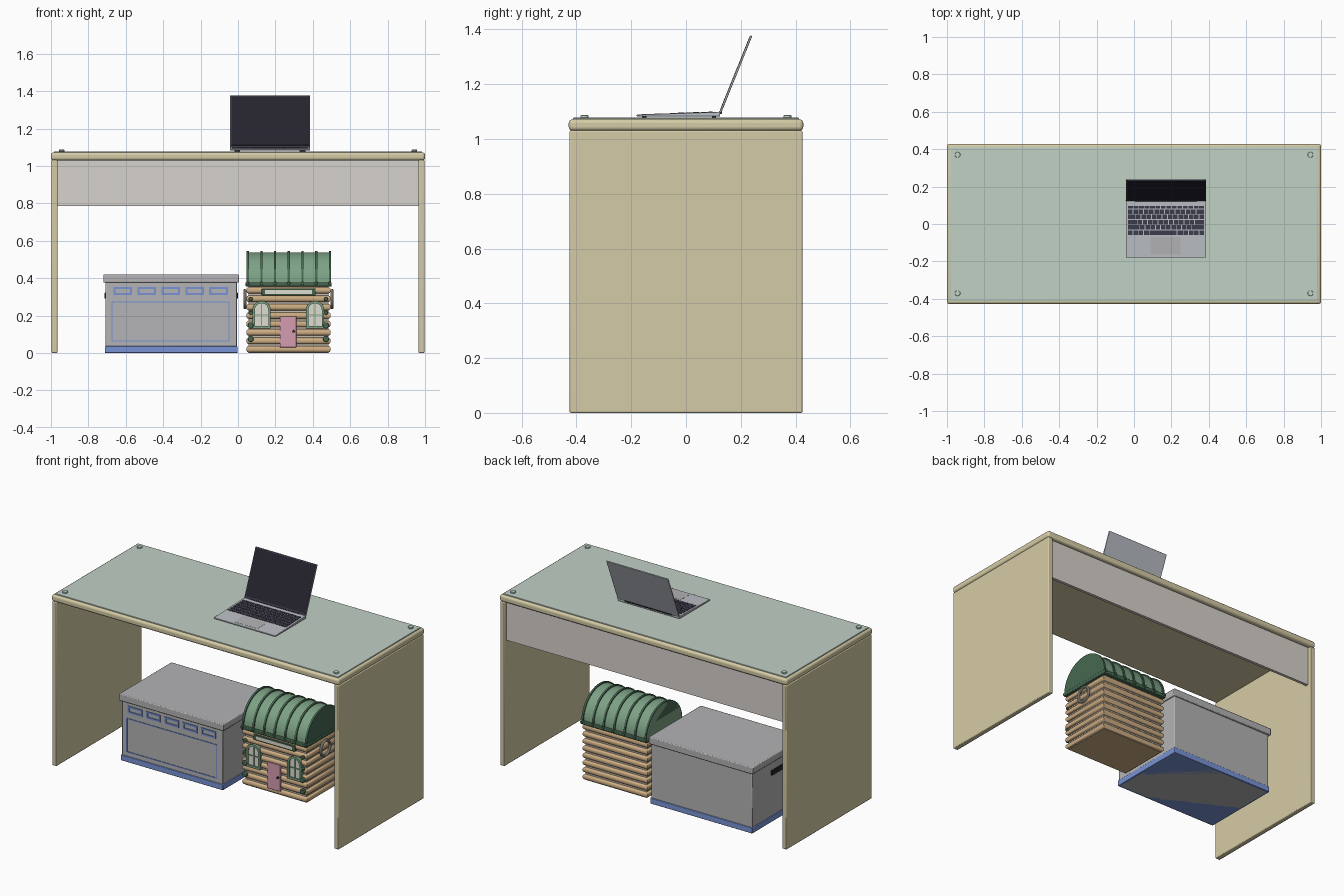
import bpy, bmesh, math
from math import sin, cos, pi
from mathutils import Matrix, Vector

if "Cube" in bpy.data.objects:
    bpy.data.objects.remove(bpy.data.objects["Cube"])


def mat(name, r, g, b):
    m = bpy.data.materials.new(name)
    m.diffuse_color = [(c / 255) ** 2.2 for c in (r, g, b)] + [1]
    m.use_nodes = True
    m.node_tree.nodes["Principled BSDF"].inputs["Base Color"].default_value = m.diffuse_color
    return m


WOOD = mat("pale_wood", 212, 202, 164)
GLASS = mat("green_glass", 192, 208, 196)
PANEL = mat("warm_grey", 214, 209, 203)
BLUE = mat("blue", 120, 146, 212)
GREY = mat("box_grey", 178, 178, 180)
DARK = mat("dark", 42, 41, 50)
KEY = mat("key_dark", 62, 61, 76)
METAL = mat("laptop_metal", 186, 190, 196)
TAN = mat("log_tan", 205, 172, 130)
CHINK = mat("chinking", 196, 188, 176)
GREEN = mat("roof_green", 124, 160, 132)
DGREEN = mat("dark_green", 72, 104, 82)
PINK = mat("door_pink", 212, 156, 174)
PANE = mat("window_pane", 222, 220, 208)


def finish(name, bm, *mats, bevel=0, segs=2):
    bmesh.ops.recalc_face_normals(bm, faces=bm.faces)
    me = bpy.data.meshes.new(name)
    bm.to_mesh(me)
    bm.free()
    ob = bpy.data.objects.new(name, me)
    bpy.context.collection.objects.link(ob)
    for m in mats:
        me.materials.append(m)
    if bevel:
        mod = ob.modifiers.new("bevel", "BEVEL")
        mod.width, mod.segments = bevel, segs
    return ob


def boxes(name, items, m, **kw):
    """One object from boxes given as (x0, x1, y0, y1, z0, z1)."""
    bm = bmesh.new()
    for x0, x1, y0, y1, z0, z1 in items:
        mtx = Matrix.Translation(((x0 + x1) / 2, (y0 + y1) / 2, (z0 + z1) / 2))
        bmesh.ops.create_cube(bm, size=1, matrix=mtx @ Matrix.Diagonal((x1 - x0, y1 - y0, z1 - z0, 1)))
    return finish(name, bm, m, **kw)


def prism(name, pts, axis, spans, m, **kw):
    """Extrude a 2D profile along x (points y,z) or y (points x,z) over each span."""
    bm = bmesh.new()
    for a, b in spans:
        rows = [[bm.verts.new((t, u, v) if axis == "x" else (u, t, v)) for u, v in pts] for t in (a, b)]
        n = len(pts)
        bm.faces.new(rows[0])
        bm.faces.new(rows[1][::-1])
        for i in range(n):
            j = (i + 1) % n
            bm.faces.new((rows[0][i], rows[0][j], rows[1][j], rows[1][i]))
    return finish(name, bm, m, **kw)


def discs(name, items, r, depth, axis, m, **kw):
    bm = bmesh.new()
    rot = {"x": Matrix.Rotation(pi / 2, 4, "Y"), "y": Matrix.Rotation(pi / 2, 4, "X"), "z": Matrix()}[axis]
    for p in items:
        bmesh.ops.create_cone(bm, cap_ends=True, segments=24, radius1=r, radius2=r, depth=depth,
                              matrix=Matrix.Translation(p) @ rot)
    return finish(name, bm, m, **kw)


def frame(x0, x1, z0, z1, w, y0, y1):
    return [(x0, x1, y0, y1, z0, z0 + w), (x0, x1, y0, y1, z1 - w, z1),
            (x0, x0 + w, y0, y1, z0 + w, z1 - w), (x1 - w, x1, y0, y1, z0 + w, z1 - w)]


# Desk
boxes("desk_top", [(-1, 1, -.428, .428, 1.03, 1.072)], WOOD, bevel=.014, segs=4)
for s, side in ((-1, "left"), (1, "right")):
    a, b = sorted((s * .965, s * .997))
    boxes(side + "_leg_panel", [(a, b, -.425, .425, 0, 1.031)], WOOD, bevel=.005)
boxes("modesty_panel", [(-.966, .966, .385, .403, .785, 1.031)], PANEL)
boxes("glass_top", [(-.984, .984, -.412, .412, 1.07, 1.078)], GLASS, bevel=.002)
discs("glass_studs", [(x, y, 1.082) for x in (-.943, .943) for y in (-.37, .37)], .015, .009, "z",
      GLASS, bevel=.002)

# Laptop base
X0, X1 = -.043, .386


def deck(y):
    return 1.089 + (y + .18) / .305 * .010


prism("laptop_base", [(-.18, 1.082), (.125, 1.082), (.125, deck(.125)), (-.18, deck(-.18))], "x",
      [(X0, X1)], METAL, bevel=.002)
boxes("laptop_feet", [(x, x + .03, y, y + .015, 1.077, 1.083) for x in (-.02, .33) for y in (-.16, .095)], DARK)
prism("trackpad", [(-.162, deck(-.162)), (-.07, deck(-.07)), (-.07, deck(-.07) + .0008),
                   (-.162, deck(-.162) + .0008)], "x", [(.088, .249)], GREY)

# Keyboard rows, the last with a long space bar
keys, kx0, kx1, ky = [], -.033, .376, .098
widths = [[1] * 14, [1] * 13 + [1.6], [1.5] + [1] * 13, [1.8] + [1] * 11 + [1.9],
          [2.3] + [1] * 10 + [2.4], [1, 1, 1, 1.2, 5.2, 1.2, 1, 1, 1, 1]]
for r, row in enumerate(widths):
    h = .018 if r == 0 else .028
    x, unit = kx0, (kx1 - kx0) / sum(row)
    for w in row:
        z = deck(ky - h / 2)
        keys.append((x + .002, x + w * unit - .002, ky - h + .002, ky - .002, z - .002, z + .002))
        x += w * unit
    ky -= h
boxes("keyboard_keys", keys, KEY)
discs("laptop_hinge", [((X0 + X1) / 2, .126, 1.097)], .006, .33, "x", DARK)

# Laptop lid, leaning back
p, d, n = Vector((.122, 1.097)), Vector((.374, .927)), Vector((.927, -.374))


def lean(a, b, f, k):
    return [tuple(p + d * u + n * v) for u, v in ((a, f), (b, f), (b, k), (a, k))]


prism("laptop_lid", lean(0, .303, 0, .007), "x", [(X0, X1)], METAL, bevel=.002)
prism("laptop_bezel", lean(.002, .301, -.0008, .001), "x", [(X0 + .002, X1 - .002)], KEY)
prism("laptop_screen", lean(.014, .295, -.0016, .001), "x", [(X0 + .007, X1 - .007)], DARK)

# Storage box
boxes("storage_box_body", [(-.708, -.006, -.142, .354, .03, .38)], GREY, bevel=.004)
boxes("storage_box_base", [(-.712, -.002, -.147, .359, 0, .036)], BLUE, bevel=.003)
boxes("storage_box_bottom", [(-.70, -.014, -.135, .347, -.0005 + .0005, .03)], GREY)
boxes("storage_box_lid", [(-.72, .005, -.154, .366, .376, .42)], GREY, bevel=.005)
trim = frame(-.676, -.046, .06, .275, .006, -.145, -.13)
for i in range(5):
    c = -.616 + i * .128
    trim += frame(c - .05, c + .05, .31, .354, .011, -.147, -.13)
boxes("storage_box_trim", trim, BLUE)
boxes("storage_box_handles", [(x, x + .008, .055, .165, .29, .322) for x in (-.713, -.009)], DARK, bevel=.002)

# Cabin walls: stacked rounded logs with pale chinking
HX0, HX1, HY0, HY1, LOGS, TOP = .057, .483, -.008, .308, 8, .36
step = TOP / LOGS
levels = []
for i in range(LOGS):
    for k in range(7):
        t = pi * k / 6
        levels.append((step * (i + .06 + .76 * (1 - cos(t)) / 2), .013 * sin(t), k < 6))
bm = bmesh.new()
levels = [(0, 0, False)] + levels + [(TOP, 0, False)]
rings = [[bm.verts.new(v) for v in ((HX0 - o, HY0 - o, z), (HX1 + o, HY0 - o, z),
                                    (HX1 + o, HY1 + o, z), (HX0 - o, HY1 + o, z))] for z, o, _ in levels]
for i in range(len(rings) - 1):
    for j in range(4):
        k = (j + 1) % 4
        f = bm.faces.new((rings[i][j], rings[i][k], rings[i + 1][k], rings[i + 1][j]))
        f.material_index = 0 if levels[i][2] else 1
bm.faces.new(rings[0])
bm.faces.new(rings[-1])
finish("cabin_log_walls", bm, TAN, CHINK)

# Cabin roof: barrel with ribs, eaves and studs
CY = .15


def barrel(ry, rz, z0=.375, n=28):
    return [(CY - ry * cos(pi * i / n), z0 + rz * sin(pi * i / n)) for i in range(n + 1)]


ribs = [.052 + i * .0732 for i in range(7)]
prism("cabin_roof", barrel(.172, .163), "x", [(.046, .496)], GREEN)
prism("cabin_roof_ribs", barrel(.179, .17), "x", [(x - .006, x + .006) for x in ribs], DGREEN)
boxes("cabin_eaves", [(.04, .501, CY - .183, CY + .183, .356, .378)], DGREEN, bevel=.004)
discs("cabin_eave_studs", [(x, y, .372) for x in ribs for y in (CY - .183, CY + .183)], .009, .012, "y",
      DGREEN, bevel=.002)

# Cabin arched windows
F = -.027
for c, side in ((.126, "left"), (.412, "right")):
    def arch(w, z0, zc):
        return [(c - w, z0)] + [(c - w * cos(pi * i / 16), zc + w * sin(pi * i / 16)) for i in range(17)] + [(c + w, z0)]
    prism(side + "_window_pane", arch(.04, .14, .23), "y", [(F + .005, 0)], PANE)
    bm = bmesh.new()
    loops = [[bm.verts.new((x, y, z)) for x, z in arch(w, z0, .23)]
             for w, z0, y in ((.049, .13, F - .004), (.036, .143, F - .004), (.036, .143, 0), (.049, .13, 0))]
    for a in range(4):
        A, B, num = loops[a], loops[(a + 1) % 4], len(loops[a])
        for i in range(num):
            j = (i + 1) % num
            bm.faces.new((A[i], A[j], B[j], B[i]))
    finish(side + "_window_frame", bm, GREEN)
    boxes(side + "_window_bars", [(c - .003, c + .003, F, 0, .14, .27), (c - .038, c + .038, F, 0, .2, .206)], GREEN)

# Cabin door, sign board, log ends and side rings
boxes("cabin_door", [(.224, .312, F, 0, .03, .195)], PINK, bevel=.002)
discs("door_knob", [(.297, F - .003, .115)], .007, .01, "y", DARK, bevel=.002)
boxes("sign_board", [(.126, .415, F, 0, .308, .344)], DGREEN, bevel=.003)
boxes("sign_face", [(.145, .396, F - .002, 0, .316, .336)], PANE)
discs("log_ends_large", [(x, F, z) for x in (.068, .47) for z in (.075, .147)], .016, .02, "y", DGREEN, bevel=.004)
discs("log_ends_small", [(x, F, z) for x in (.068, .47) for z in (.215, .288)], .011, .02, "y", DGREEN, bevel=.003)
for x, side in ((.037, "left"), (.503, "right")):
    bpy.ops.mesh.primitive_torus_add(major_radius=.046, minor_radius=.008, major_segments=32, minor_segments=10,
                                     location=(x, CY, .288), rotation=(0, pi / 2, 0))
    ring = bpy.context.object
    ring.name = side + "_ring_handle"
    ring.data.materials.append(CHINK)

bpy.ops.object.select_all(action="SELECT")
bpy.ops.object.shade_smooth_by_angle(angle=math.radians(35))
